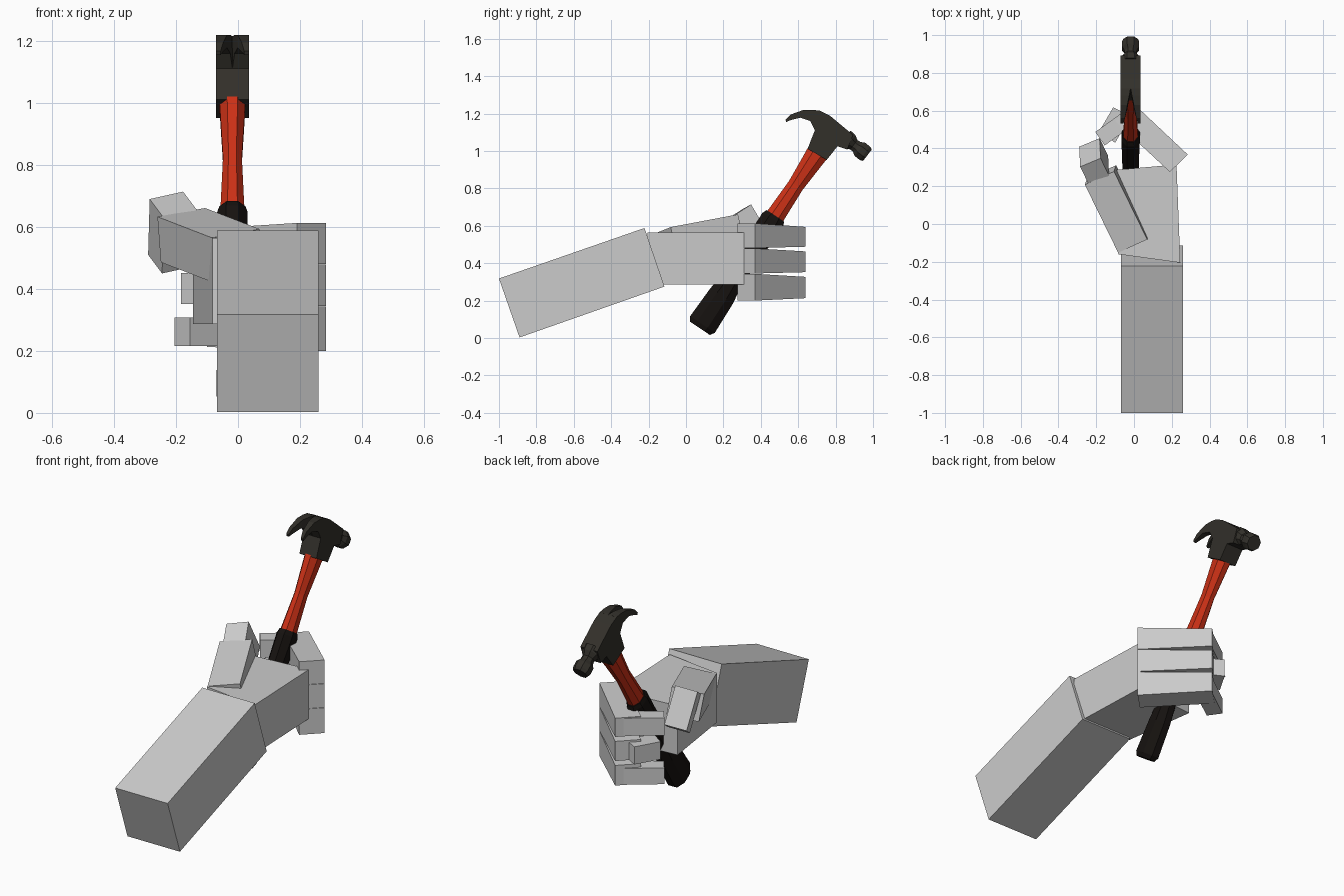
import bpy, bmesh, math
from mathutils import Vector as V

if "Cube" in bpy.data.objects:
    bpy.data.objects.remove(bpy.data.objects["Cube"])

CX = -0.018  # hammer mid-plane


def material(name, rgb):
    m = bpy.data.materials.new(name)
    m.diffuse_color = (*rgb, 1)
    m.use_nodes = True
    m.node_tree.nodes["Principled BSDF"].inputs["Base Color"].default_value = m.diffuse_color
    return m


STEEL = material("dark_steel", (0.032, 0.029, 0.023))
RED = material("red_handle", (0.6, 0.03, 0.008))
BLACK = material("black_grip", (0.008, 0.006, 0.005))


def finish(bm, name, mat=None):
    bmesh.ops.recalc_face_normals(bm, faces=bm.faces)
    me = bpy.data.meshes.new(name)
    bm.to_mesh(me)
    bm.free()
    ob = bpy.data.objects.new(name, me)
    bpy.context.collection.objects.link(ob)
    if mat:
        me.materials.append(mat)
    return ob


def loft(name, rings, mat=None):
    """Closed skin through rings of equal point count."""
    bm = bmesh.new()
    vs = [[bm.verts.new(p) for p in r] for r in rings]
    n = len(vs[0])
    for a, b in zip(vs, vs[1:]):
        for i in range(n):
            j = (i + 1) % n
            bm.faces.new((a[i], a[j], b[j], b[i]))
    bm.faces.new(vs[0])
    bm.faces.new(vs[-1])
    return finish(bm, name, mat)


def box(name, o, u, v, w):
    """Box from a corner and three edge vectors."""
    o, u, v, w = V(o), V(u), V(v), V(w)
    ring = [o, o + u, o + u + v, o + v]
    return loft(name, [ring, [p + w for p in ring]])


def slab(name, plan, z0, z1):
    """Plan outline between two heights."""
    return loft(name, [[(x, y, z) for x, y in plan] for z in (z0, z1)])


# Forearm and palm
side = [(-1, .318), (-.222, .588), (-.115, .275), (-.89, .003)]
loft("forearm", [[(x, y, z) for y, z in side] for x in (-.068, .26)])
slab("palm", [(-.083, -.16), (.245, -.205), (.225, .315), (-.145, .282)], .287, .565)

# Thumb
box("thumb_base", (-.084, -.152, .565), (.154, .07, .028),
    (-.176, .36, .068), (.011, .033, -.147))
box("thumb_tip", (-.285, .303, .69), (.108, .045, .024),
    (-.005, .106, -.18), (.045, -.093, -.06))

# Three blocky fingers: z at knuckle, z at middle joint, z of tip, tip plan
wide = [(0, .635), (-.205, .487), (-.155, .416), (.05, .563)]
steep = [(-.11, .618), (-.184, .49), (-.10, .43), (-.02, .57)]
fingers = [((.481, .613), (.488, .594), (.492, .59), wide),
           ((.345, .479), (.352, .463), (.352, .452), steep),
           ((.2, .343), (.213, .327), (.216, .307), wide)]
for k, (a, b, c, plan) in enumerate(fingers):
    knuckle = [(.284, .368, a[0]), (.19, .275, a[0]), (.19, .275, a[1]), (.284, .368, a[1])]
    joint = [(-.005, .64, b[0]), (-.1, .545, b[0]), (-.1, .545, b[1]), (-.005, .64, b[1])]
    loft(f"finger_{k + 1}", [knuckle, joint])
    slab(f"fingertip_{k + 1}", plan, *c)

# Hammer handle, eight-sided rings along a tilted axis
AX = V((0, .557, .83))
PERP = V((0, .83, -.557))
BASE = V((CX, .08, .06))


def ring(center, hx, ht, perp=PERP, n=8):
    return [V(center) + V((1, 0, 0)) * hx * math.cos(a) + perp * ht * math.sin(a)
            for a in ((i + .5) * 2 * math.pi / n for i in range(n))]


def handle(name, stations, mat):
    return loft(name, [ring(BASE + AX * s, hx, ht) for s, hx, ht in stations], mat)


handle("grip", [(-.01, .045, .07), (.015, .056, .086), (.2, .052, .079), (.3, .047, .062),
                (.5, .048, .068), (.69, .053, .072), (.715, .046, .06)], BLACK)
handle("handle", [(.69, .043, .056), (.75, .04, .053), (.91, .033, .047),
                  (1.05, .041, .058), (1.14, .046, .066)], RED)

# Hammer head body
body = [(.715, 1.216), (.77, 1.188), (.84, 1.13), (.893, 1.085), (.862, 1.008),
        (.81, 1.025), (.752, .952), (.65, 1.012), (.693, 1.12)]
loft("head_body", [[(CX + x, y, z) for y, z in body] for x in (-.053, .053)], STEEL)

# Striking face
FD = V((0, .79, -.61))
FP = V((0, .61, .79))
loft("striking_face", [ring(V((CX, .85, 1.07)) + FD * s, r, r, FP) for s, r in
                       ((0, .053), (.035, .05), (.06, .034), (.08, .036), (.1, .049),
                        (.135, .049), (.152, .042))], STEEL)

# Split claw: upper edge, lower edge, inner x offset
claw = [((.72, 1.214), (.69, 1.11), 0), ((.68, 1.22), (.665, 1.16), .007),
        ((.63, 1.22), (.61, 1.178), .017), ((.56, 1.195), (.56, 1.165), .03),
        ((.532, 1.168), (.536, 1.155), .038)]
for s, label in ((-1, "left"), (1, "right")):
    loft(f"claw_{label}", [[(CX + s * i, *up), (CX + s * .053, *up),
                            (CX + s * .053, *lo), (CX + s * i, *lo)]
                           for up, lo, i in claw], STEEL)
